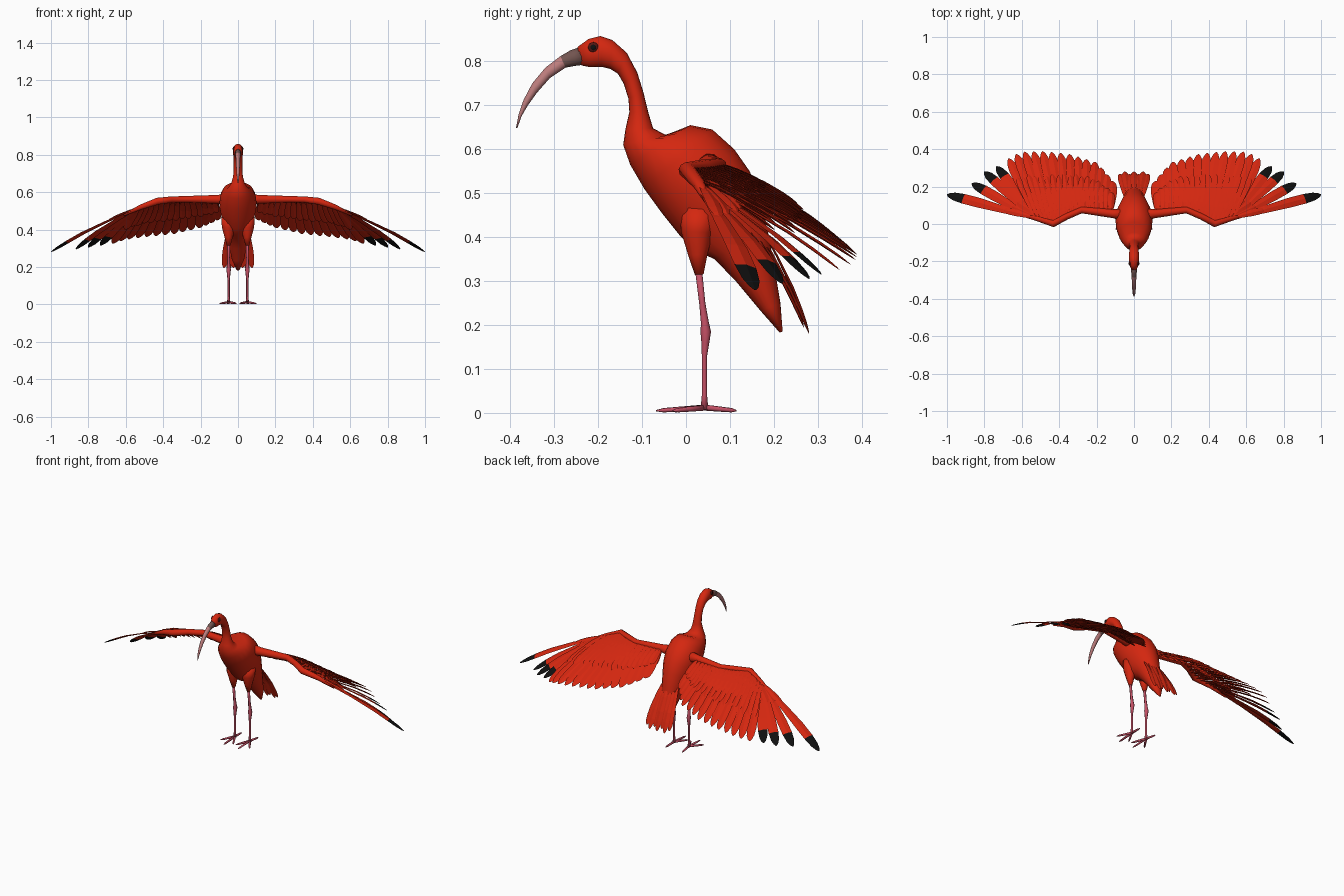
import bpy, bmesh, math
from mathutils import Vector

old = bpy.data.objects.get("Cube")
if old:
    bpy.data.objects.remove(old, do_unlink=True)


def material(name, rgb):
    m = bpy.data.materials.new(name)
    m.use_nodes = True
    m.diffuse_color = (*rgb, 1)
    bsdf = m.node_tree.nodes["Principled BSDF"]
    bsdf.inputs["Base Color"].default_value = (*rgb, 1)
    bsdf.inputs["Roughness"].default_value = 0.8
    return m


RED = material("scarlet", (0.66, 0.02, 0.005))
BLACK = material("feather black", (0.005, 0.005, 0.005))
PINK = material("leg pink", (0.55, 0.08, 0.13))
BILL = material("bill pink", (0.52, 0.21, 0.21))
GREY = material("bill grey", (0.17, 0.09, 0.08))
IRIS = material("eye dark red", (0.09, 0.008, 0.006))


def skin(bm, rings, mat_rule=lambda i: 0):
    """Bridge a list of rings into a closed skin."""
    loops = [[bm.verts.new(p) for p in ring] for ring in rings]
    n = len(loops[0])
    for i in range(len(loops) - 1):
        for k in range(n):
            a, b = loops[i], loops[i + 1]
            f = bm.faces.new((a[k], a[(k + 1) % n], b[(k + 1) % n], b[k]))
            f.material_index = mat_rule(i)
    bm.faces.new(loops[0][::-1]).material_index = mat_rule(0)
    bm.faces.new(loops[-1]).material_index = mat_rule(len(loops) - 2)


def finish(bm, name, mats, smooth=True, mirror=False):
    bmesh.ops.recalc_face_normals(bm, faces=bm.faces)
    mesh = bpy.data.meshes.new(name)
    bm.to_mesh(mesh)
    bm.free()
    for m in mats:
        mesh.materials.append(m)
    for p in mesh.polygons:
        p.use_smooth = smooth
    ob = bpy.data.objects.new(name, mesh)
    bpy.context.collection.objects.link(ob)
    if mirror:
        ob.modifiers.new("mirror", "MIRROR")
    return ob


def section(ay, az, by, bz, w, sides=20):
    """Oval ring spanning two profile points, w wide to each side."""
    a, b = Vector((0, ay, az)), Vector((0, by, bz))
    c, r = (a + b) / 2, (a - b) / 2
    angles = [math.tau * k / sides for k in range(sides)]
    return [c + r * math.cos(t) + Vector((w * math.sin(t), 0, 0)) for t in angles]


def tube(bm, pts, sides=8):
    """Round limb through (x, y, z, radius) points."""
    c = [Vector(p[:3]) for p in pts]
    rings = []
    for i, p in enumerate(pts):
        d = (c[min(i + 1, len(c) - 1)] - c[max(i - 1, 0)]).normalized()
        u = d.cross(Vector((0.3, 0.1, 1) if abs(d.z) < 0.8 else (0, 1, 0))).normalized()
        v = d.cross(u)
        rings.append([c[i] + p[3] * (u * math.cos(t) + v * math.sin(t))
                      for t in (math.tau * k / sides for k in range(sides))])
    skin(bm, rings)


def along(pts, t):
    """Point at fraction t of a polyline's length."""
    pts = [Vector(p) for p in pts]
    lens = [(b - a).length for a, b in zip(pts, pts[1:])]
    want = t * sum(lens)
    for a, b, l in zip(pts, pts[1:], lens):
        if want <= l:
            return a.lerp(b, want / l)
        want -= l
    return pts[-1]


FEATHER = [(0, 0.3), (0.3, 0.75), (0.6, 1), (0.79, 1), (0.91, 0.8), (0.97, 0.45), (1, 0.1)]


def feather(bm, root, tip, w, black=False, roll=0.2, arch=0.03):
    """Thin ridged blade with a rounded point."""
    root, tip = Vector(root), Vector(tip)
    d = (tip - root).normalized()
    side = d.cross(Vector((0, 0, 1))).normalized()
    side = side * math.cos(roll) + side.cross(d) * math.sin(roll)
    up = side.cross(d)
    rings = []
    for t, k in FEATHER:
        p = root.lerp(tip, t) + up * arch * (tip - root).length * math.sin(math.pi * t)
        rings.append([p + side * w * k, p + up * 0.005 * k, p - side * w * k, p - up * 0.002 * k])
    skin(bm, rings, lambda i: int(black and i >= 3))


# Head, neck and body as one lofted skin
body = [
    (-.247, .833, -.238, .791, .014), (-.222, .851, -.218, .787, .024),
    (-.195, .858, -.192, .788, .027), (-.168, .849, -.172, .783, .027),
    (-.135, .82, -.155, .772, .025), (-.111, .775, -.142, .75, .023),
    (-.097, .73, -.131, .715, .023), (-.086, .685, -.129, .685, .026),
    (-.075, .648, -.138, .645, .036), (-.045, .632, -.143, .61, .055),
    (.01, .655, -.127, .565, .08), (.06, .645, -.095, .51, .095),
    (.11, .6, -.055, .455, .1), (.145, .55, -.015, .405, .09),
    (.168, .49, .02, .37, .075), (.185, .42, .065, .35, .06),
    (.2, .34, .115, .298, .048), (.215, .25, .17, .232, .033),
    (.22, .185, .213, .183, .008)]
bm = bmesh.new()
skin(bm, [section(*s) for s in body])
finish(bm, "body", [RED])

# Curved bill: grey base, pink tip
bill = [
    (-.24, .833, -.23, .793, .016), (-.262, .826, -.252, .79, .015),
    (-.286, .812, -.274, .786, .013), (-.32, .786, -.31, .762, .011),
    (-.35, .75, -.34, .728, .01), (-.37, .712, -.36, .7, .008),
    (-.381, .68, -.374, .676, .006), (-.387, .649, -.384, .648, .002)]
bm = bmesh.new()
skin(bm, [section(*s, sides=12) for s in bill], lambda i: int(i >= 2))
finish(bm, "bill", [GREY, BILL])

# Eyes
for name, x, r, mat in (("eye_ring", .022, .012, IRIS), ("pupil", .0255, .007, BLACK)):
    bm = bmesh.new()
    bmesh.ops.create_uvsphere(bm, u_segments=14, v_segments=8, radius=r)
    bmesh.ops.scale(bm, vec=(0.5, 1, 1), verts=bm.verts)
    bmesh.ops.translate(bm, vec=(x, -.211, .832), verts=bm.verts)
    finish(bm, name, [mat], mirror=True)

# Thighs, legs and toes
bm = bmesh.new()
tube(bm, [(.045, .03, .46, .045), (.05, .025, .41, .036), (.05, .027, .36, .022), (.05, .03, .315, .01)], 12)
finish(bm, "thighs", [RED], mirror=True)

bm = bmesh.new()
tube(bm, [(.05, .028, .33, .008), (.05, .037, .25, .007), (.05, .043, .205, .009), (.05, .045, .185, .012),
          (.05, .044, .16, .009), (.05, .042, .13, .006), (.05, .042, .04, .006), (.05, .042, .008, .009)])
finish(bm, "legs", [PINK], mirror=True)

bm = bmesh.new()
for x, y in ((.048, -.068), (.008, -.035), (.098, -.03), (.056, .115)):
    foot, end = Vector((.05, .042, .012)), Vector((x, y, .005))
    mid = foot.lerp(end, 0.5)
    tube(bm, [(*foot, .007), (*mid, .006), (*foot.lerp(end, 0.85), .005), (*end, .0015)], 6)
finish(bm, "toes", [PINK], mirror=True)

# Wing arm from shoulder over elbow and wrist to hand
bm = bmesh.new()
tube(bm, [(.05, .05, .56, .035), (.11, .055, .562, .024), (.28, .075, .562, .018), (.36, .04, .56, .017),
          (.43, .002, .552, .019), (.52, .03, .52, .014), (.61, .05, .478, .006)], 10)
finish(bm, "wing_arms", [RED], mirror=True)

# Flight feathers: even fan, then the four black-tipped outer ones
ARM = [(.125, .06, .56), (.28, .078, .56), (.43, .01, .55), (.53, .04, .515)]
TIPS = [(.115, .23, .45), (.2, .33, .41), (.35, .375, .375), (.5, .39, .36), (.61, .385, .345), (.67, .35, .325)]
COUNT = 14
fan = [(along(ARM, i / (COUNT - 1)), along(TIPS, i / (COUNT - 1)), False) for i in range(COUNT)]
for root, tip in (((.53, .045, .51), (.735, .308, .315)), ((.55, .045, .505), (.8, .28, .305)),
                  ((.56, .04, .5), (.867, .217, .295)), ((.57, .04, .497), (1, .157, .28))):
    fan.append((Vector(root), Vector(tip), True))
bm = bmesh.new()
for root, tip, black in fan:
    feather(bm, root, tip, .027, black)
finish(bm, "flight_feathers", [RED, BLACK], smooth=False, mirror=True)

# Overlapping covert rows above and a short row below
for name, reach, lift, count, width in (("greater_coverts", .64, .022, 18, .02),
                                        ("median_coverts", .46, .022, 19, .018),
                                        ("lesser_coverts", .28, .018, 20, .016),
                                        ("under_coverts", .5, -.014, 16, .02)):
    bm = bmesh.new()
    for i in range(count):
        t = i / (count - 1)
        root = along(ARM, t)
        tip = root.lerp(along(TIPS, t), reach + .03 * (i % 2))
        step = Vector((0, 0, lift))
        feather(bm, root + step * 0.4, tip + step, width, roll=0.28)
    finish(bm, name, [RED], smooth=False, mirror=True)

# Coverts covering the base of the outer quills
bm = bmesh.new()
for root, tip, _ in fan[-5:]:
    feather(bm, root + Vector((-.05, -.008, .025)), root.lerp(tip, .3) + Vector((0, 0, .014)), .018)
finish(bm, "hand_coverts", [RED], smooth=False, mirror=True)

# Tail fan
bm = bmesh.new()
for i in range(-3, 4):
    u = i / 3
    feather(bm, (.045 * u, .165 - .03 * abs(u), .43), (.075 * u, .28 - .012 * (i % 2), .18 + .015 * (i % 2)),
            .018, roll=0.15 * u)
finish(bm, "tail_feathers", [RED], smooth=False)
